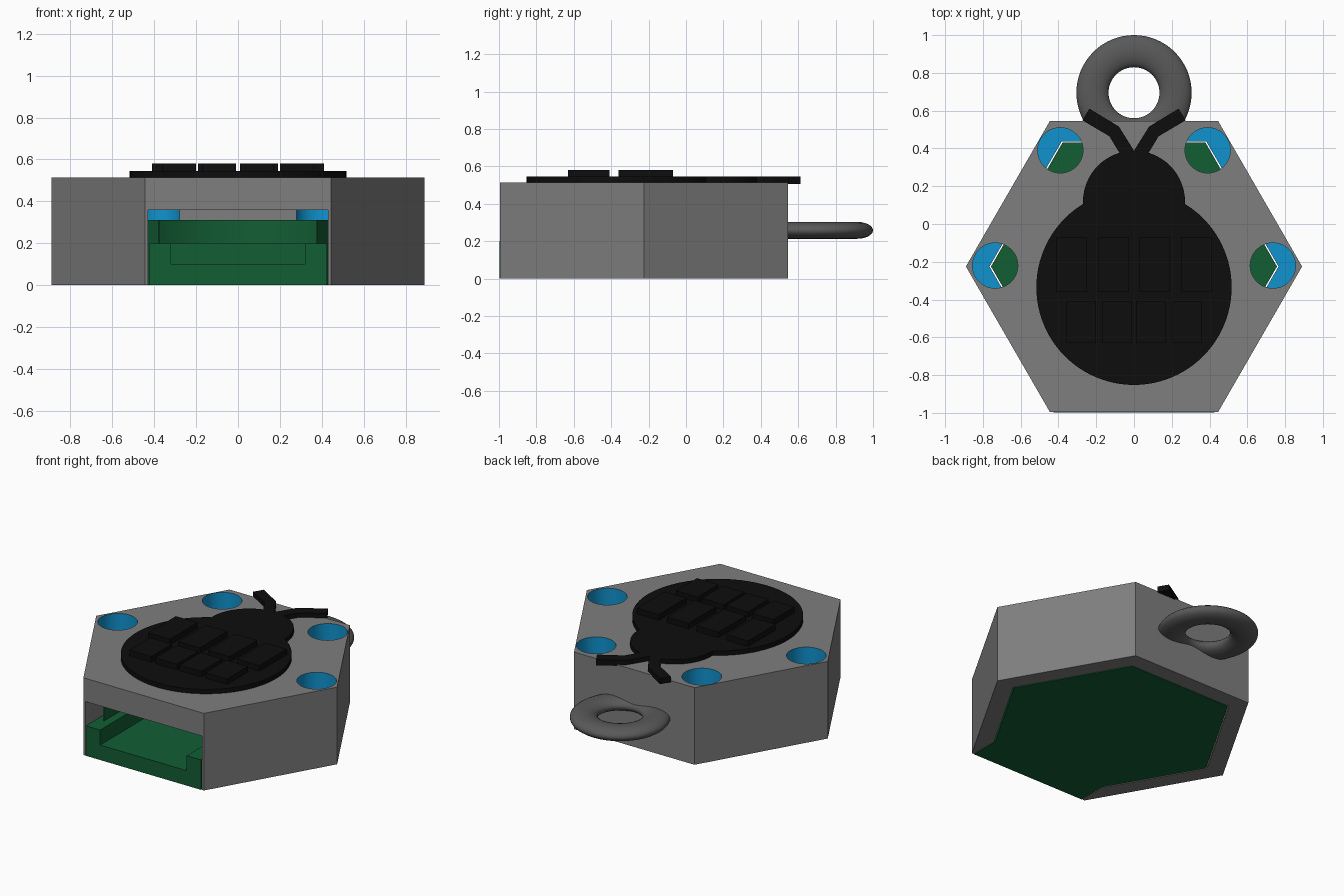
import bpy, bmesh, math
from mathutils import Vector

if "Cube" in bpy.data.objects:
    bpy.data.objects.remove(bpy.data.objects["Cube"])

CY = -0.225                      # centre of the hexagonal case
HOLES = [(sx * x, y) for sx in (-1, 1) for x, y in ((0.735, -0.22), (0.39, 0.39))]


def material(name, rgb):
    m = bpy.data.materials.new(name)
    m.diffuse_color = (*rgb, 1)
    m.use_nodes = True
    m.node_tree.nodes["Principled BSDF"].inputs["Base Color"].default_value = m.diffuse_color
    return m


GREY = material("case grey", (0.21, 0.21, 0.21))
DARK = material("ring grey", (0.10, 0.10, 0.10))
BLUE = material("hole blue", (0.005, 0.29, 0.62))
GREEN = material("tray green", (0.006, 0.11, 0.034))
BLACK = material("badge black", (0.004, 0.004, 0.004))


def prism(name, outline, z0, z1, mat):
    """Extrude a counter-clockwise outline from z0 to z1."""
    bm = bmesh.new()
    low = [bm.verts.new((x, y, z0)) for x, y in outline]
    high = [bm.verts.new((x, y, z1)) for x, y in outline]
    n = len(outline)
    bm.faces.new(low[::-1])
    bm.faces.new(high)
    for i in range(n):
        j = (i + 1) % n
        bm.faces.new((low[i], low[j], high[j], high[i]))
    me = bpy.data.meshes.new(name)
    bm.to_mesh(me)
    bm.free()
    me.materials.append(mat)
    ob = bpy.data.objects.new(name, me)
    bpy.context.collection.objects.link(ob)
    return ob


def ngon(cx, cy, r, n):
    return [(cx + r * math.cos(2 * math.pi * i / n),
             cy + r * math.sin(2 * math.pi * i / n)) for i in range(n)]


def rect(x0, x1, y0, y1):
    return [(x0, y0), (x1, y0), (x1, y1), (x0, y1)]


def combine(ob, tool, operation):
    """Apply a boolean and discard the tool object."""
    tool.hide_render = True
    mod = ob.modifiers.new("cut", 'BOOLEAN')
    mod.operation, mod.solver, mod.object = operation, 'EXACT', tool
    bpy.context.view_layer.objects.active = ob
    bpy.ops.object.modifier_apply(modifier=mod.name)
    bpy.data.objects.remove(tool)


def smooth(ob):
    bpy.ops.object.select_all(action='DESELECT')
    ob.select_set(True)
    bpy.context.view_layer.objects.active = ob
    bpy.ops.object.shade_smooth_by_angle(angle=math.radians(30))


# Hexagonal case: hollow from below, open at the front, four round holes on top
case = prism("case", ngon(0, CY, 0.89, 6), 0, 0.515, GREY)
combine(case, prism("cavity", ngon(0, CY, 0.765, 6), -0.1, 0.36, GREY), 'DIFFERENCE')
combine(case, prism("front_opening", rect(-0.43, 0.43, -1.1, -0.75), -0.1, 0.36, GREY), 'DIFFERENCE')
for x, y in HOLES:
    combine(case, prism("hole", ngon(x, y, 0.12, 48), 0.26, 0.6, GREY), 'DIFFERENCE')

# Blue lining: every face lying wholly inside a hole
case.data.materials.clear()
case.data.materials.append(GREY)
case.data.materials.append(BLUE)
for f in case.data.polygons:
    pts = [case.data.vertices[v].co for v in f.vertices]
    inside = any(all(math.hypot(p.x - x, p.y - y) < 0.123 for p in pts) for x, y in HOLES)
    f.material_index = 1 if inside else 0
smooth(case)

# Green tray: hexagon with a low front lip, round recess and stepped slot
tray = prism("tray", ngon(0, CY, 0.757, 6), 0, 0.31, GREEN)
combine(tray, prism("lip", rect(-0.425, 0.425, -0.998, -0.79), 0, 0.2, GREEN), 'UNION')
combine(tray, prism("recess", ngon(0, CY, 0.6, 64), 0.2, 0.5, GREEN), 'DIFFERENCE')
combine(tray, prism("channel", rect(-0.375, 0.375, -1.1, CY), 0.2, 0.5, GREEN), 'DIFFERENCE')
combine(tray, prism("slot", rect(-0.32, 0.32, -1.1, 0.2), 0.1, 0.5, GREEN), 'DIFFERENCE')
smooth(tray)

# Flattened hanging ring at the back
bpy.ops.mesh.primitive_torus_add(location=(0, 0.695, 0.258), major_radius=0.22,
                                 minor_radius=0.085, major_segments=64, minor_segments=24)
ring = bpy.context.object
ring.name = "hanging_ring"
ring.scale.z = 0.53
ring.data.materials.append(DARK)
smooth(ring)

# Black beetle badge: body and head discs
smooth(prism("badge_body", ngon(0, -0.335, 0.517, 96), 0.51, 0.545, BLACK))
smooth(prism("badge_head", ngon(0, 0.118, 0.27, 64), 0.51, 0.545, BLACK))

# Bent feelers, mirrored left and right
for side, label in ((1, "right"), (-1, "left")):
    path = [Vector(p) for p in ((0.025, 0.36), (0.105, 0.49), (0.255, 0.58))]
    d0, d1 = (path[1] - path[0]).normalized(), (path[2] - path[1]).normalized()
    normals = [Vector((-d.y, d.x)) * 0.036 for d in (d0, (d0 + d1).normalized(), d1)]
    outline = [p - n for p, n in zip(path, normals)] + \
              [p + n for p, n in zip(path, normals)][::-1]
    outline = [(side * p.x, p.y) for p in outline]
    prism("feeler_" + label, outline if side > 0 else outline[::-1], 0.507, 0.545, BLACK)

# Two rows of plain raised bars on the body
for row, (y0, y1, xs) in enumerate(((-0.36, -0.07, (-0.33, -0.11, 0.11, 0.33)),
                                    (-0.63, -0.41, (-0.28, -0.09, 0.09, 0.28)))):
    for x in xs:
        prism(f"raised_bar_{row}", rect(x - 0.08, x + 0.08, y0, y1), 0.54, 0.582, BLACK)
